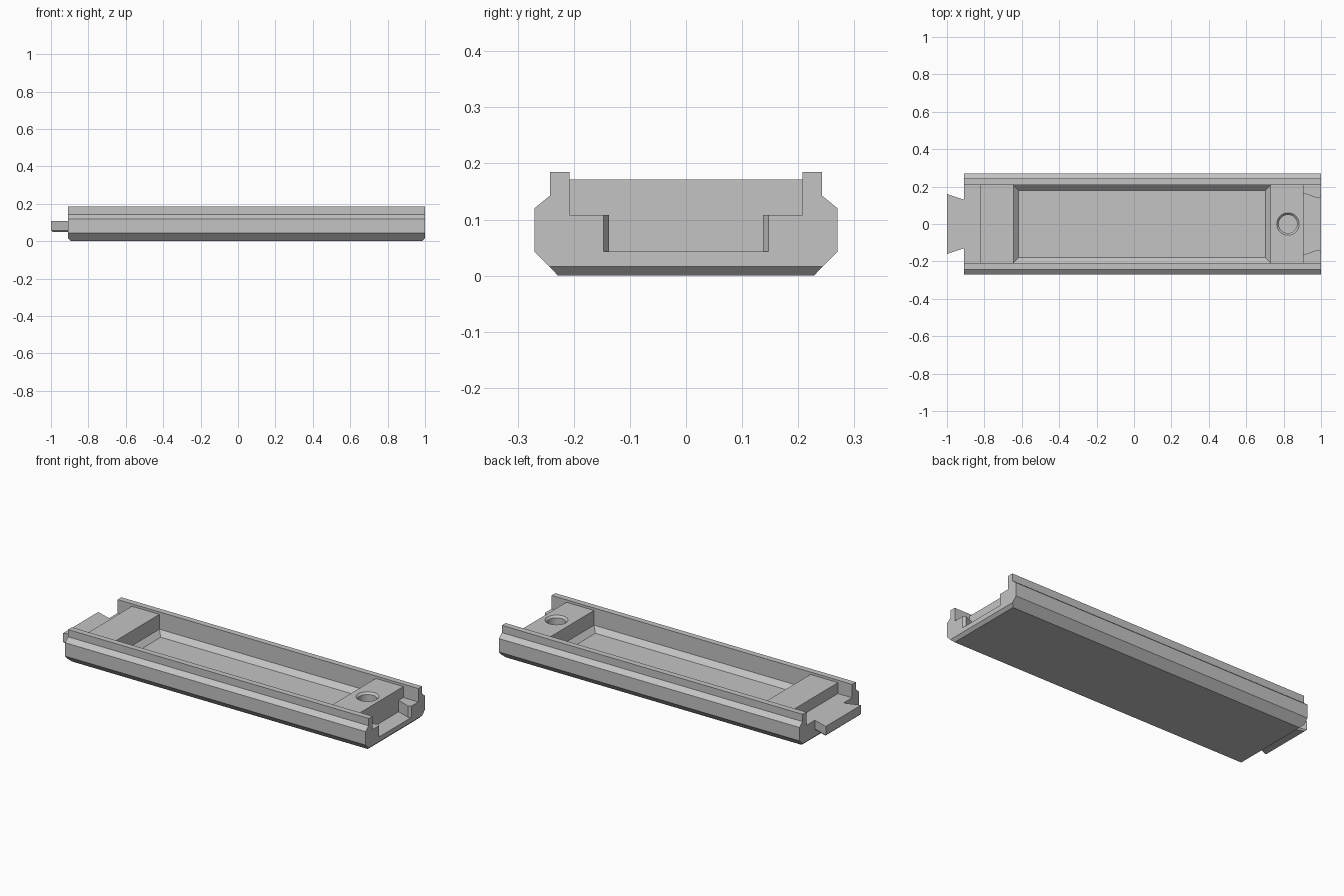
import bpy
import bmesh
from math import cos, sin, tau

if "Cube" in bpy.data.objects:
    bpy.data.objects.remove(bpy.data.objects["Cube"])

grey = bpy.data.materials.new("mid_grey")
grey.use_nodes = True
COLOUR = (0.55, 0.55, 0.55, 1)
grey.diffuse_color = COLOUR
grey.node_tree.nodes["Principled BSDF"].inputs["Base Color"].default_value = COLOUR

X0, X1 = -0.91, 1.0        # body ends
IN = 0.208                 # inner face of the side rails
LEDGE, DECK = 0.108, 0.171  # end ledges and block tops
BEVEL = 0.016


def loft(name, rings, bevel_ends=False):
    """Closed solid skinned through rings of 3D points."""
    bm = bmesh.new()
    loops = [[bm.verts.new(p) for p in ring] for ring in rings]
    n = len(loops[0])
    for a, b in zip(loops, loops[1:]):
        for i in range(n):
            j = (i + 1) % n
            bm.faces.new((a[i], a[j], b[j], b[i]))
    bm.faces.new(loops[0])
    bm.faces.new(loops[-1])
    bmesh.ops.recalc_face_normals(bm, faces=bm.faces)
    if bevel_ends:
        for x, s in ((X0 + BEVEL, -1), (X1 - BEVEL, 1)):
            geom = bm.verts[:] + bm.edges[:] + bm.faces[:]
            bmesh.ops.bisect_plane(bm, geom=geom, dist=1e-6, plane_co=(x, 0, 0),
                                   plane_no=(s, 0, -1), clear_outer=True)
            rim = [e for e in bm.edges if e.is_boundary]
            bmesh.ops.holes_fill(bm, edges=rim, sides=0)
        bmesh.ops.recalc_face_normals(bm, faces=bm.faces)
    mesh = bpy.data.meshes.new(name)
    bm.to_mesh(mesh)
    bm.free()
    mesh.materials.append(grey)
    obj = bpy.data.objects.new(name, mesh)
    bpy.context.collection.objects.link(obj)
    return obj


def flat(outline, z):
    return [(x, y, z) for x, y in outline]


def rect(x0, x1, y):
    return [(x0, -y), (x1, -y), (x1, y), (x0, y)]


def mirrored(half):
    """Outline from its +y half."""
    return half + [(x, -y) for x, y in reversed(half)]


def circle(cx, r, n=32):
    return [(cx + r * cos(tau * i / n), r * sin(tau * i / n)) for i in range(n)]


def combine(target, tool, operation):
    tool.hide_render = True
    mod = target.modifiers.new(tool.name, "BOOLEAN")
    mod.operation, mod.solver, mod.object = operation, "EXACT", tool
    bpy.context.view_layer.objects.active = target
    bpy.ops.object.modifier_apply(modifier=mod.name)
    bpy.data.objects.remove(tool)


# Long body: faceted cross-section with two raised rails
half = [(0.228, 0), (0.27, 0.043), (0.27, 0.12), (0.242, 0.143),
        (0.242, 0.185), (IN, 0.185), (IN, DECK)]
section = half + [(-y, z) for y, z in reversed(half)]
body = loft("rail_body", [[(x, y, z) for y, z in section] for x in (X0, X1)], True)

# Lowered ledges at both ends
for name, x0, x1 in (("left_ledge", 0.905, 1.1), ("right_ledge", -1.1, -0.82)):
    box = rect(x0, x1, IN)
    combine(body, loft(name, [flat(box, LEDGE), flat(box, 0.3)]), "DIFFERENCE")

# Central tray with a sloped floor edge
wide, floor = rect(-0.645, 0.73, IN), rect(-0.617, 0.702, 0.18)
combine(body, loft("tray", [flat(floor, 0.058), flat(wide, 0.086), flat(wide, 0.3)]),
        "DIFFERENCE")

# Dovetail socket with a flared mouth
socket = mirrored([(0.905, 0.165), (0.985, 0.137), (X1, 0.147), (1.1, 0.147)])
combine(body, loft("socket", [flat(socket, 0.043), flat(socket, 0.15)]), "DIFFERENCE")

# Blind hole with a countersunk rim
hole = [(0.049, 0.06), (0.049, DECK - 0.011), (0.06, DECK), (0.06, 0.2)]
combine(body, loft("hole", [flat(circle(0.823, r), z) for r, z in hole]), "DIFFERENCE")


# Dovetail tongue with a bevelled underside
def tongue_outline(inset):
    return mirrored([(-1 + inset, 0.16 - inset), (X0, 0.13 - inset), (-0.87, 0.13 - inset)])


tongue = loft("tongue", [flat(tongue_outline(0.008), 0.05), flat(tongue_outline(0), 0.058),
                         flat(tongue_outline(0), LEDGE)])
combine(body, tongue, "UNION")

for poly in body.data.polygons:
    poly.use_smooth = False
    poly.material_index = 0
